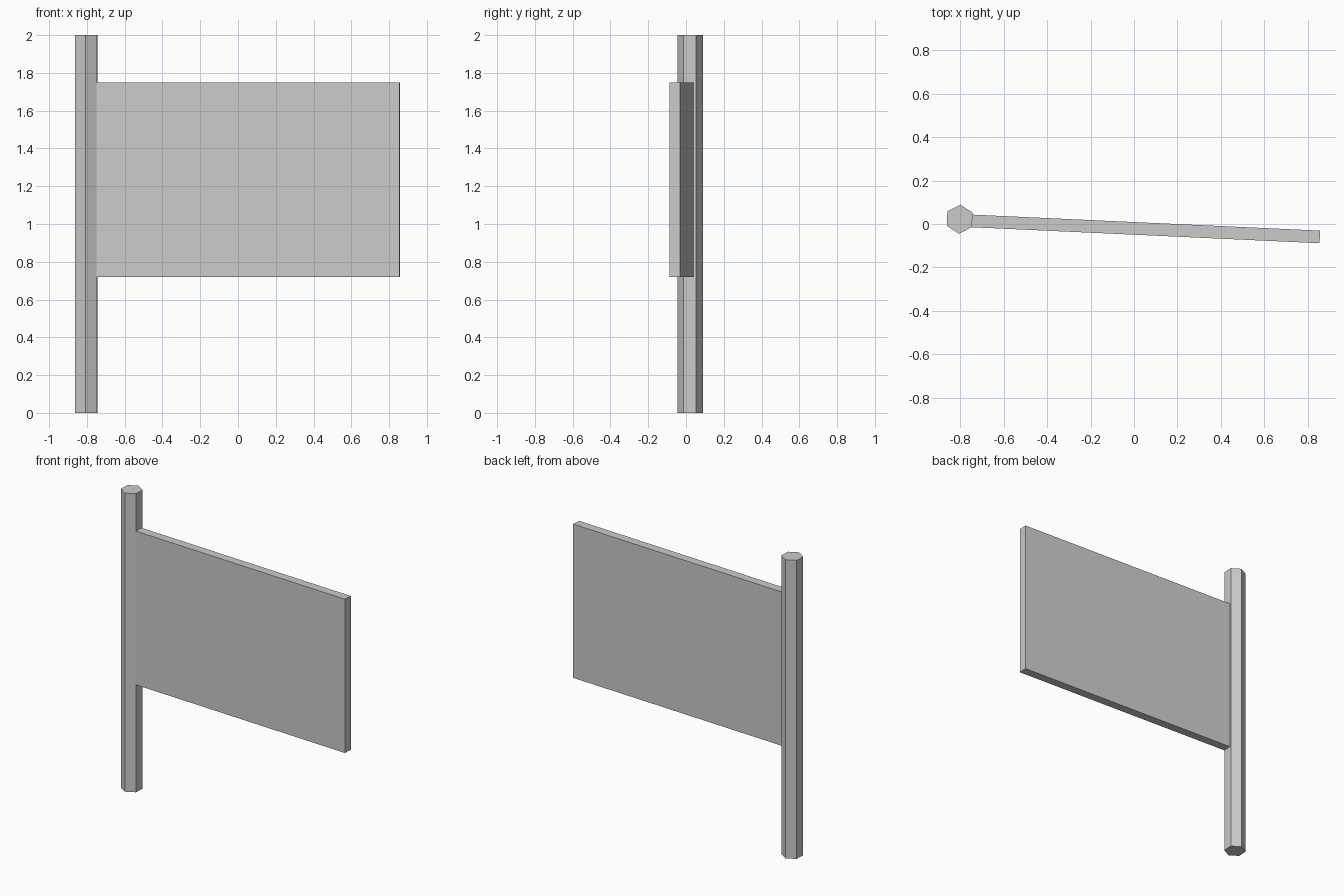
import bpy
from math import radians, cos, sin
from mathutils import Vector, Matrix

cube = bpy.data.objects.get("Cube")
if cube:
    bpy.data.objects.remove(cube, do_unlink=True)

# Single grey material
grey = bpy.data.materials.new("plain grey")
grey.use_nodes = True
colour = (0.6, 0.6, 0.6, 1)
grey.diffuse_color = colour
grey.node_tree.nodes["Principled BSDF"].inputs["Base Color"].default_value = colour

TURN = radians(-2.63)  # the whole sign is turned slightly about z
HEIGHT = 2.0


def finish(name):
    obj = bpy.context.object
    obj.name = obj.data.name = name
    obj.data.materials.append(grey)
    bpy.ops.object.shade_flat()
    return obj


# Hexagonal pole
bpy.ops.mesh.primitive_cylinder_add(
    vertices=6, radius=0.067, depth=HEIGHT,
    location=(-0.803, 0.022, HEIGHT / 2), rotation=(0, 0, TURN))
finish("pole")

# Flat board, its near end sunk into the pole
length, thickness, bottom, top = 1.63, 0.058, 0.72, 1.75
far_end = Vector((0.856, -0.0595, (bottom + top) / 2))
along = Vector((cos(TURN), sin(TURN), 0))
bpy.ops.mesh.primitive_cube_add(
    size=1, location=far_end - along * length / 2, rotation=(0, 0, TURN))
board = finish("board")
board.data.transform(Matrix.Diagonal((length, thickness, top - bottom, 1)))
